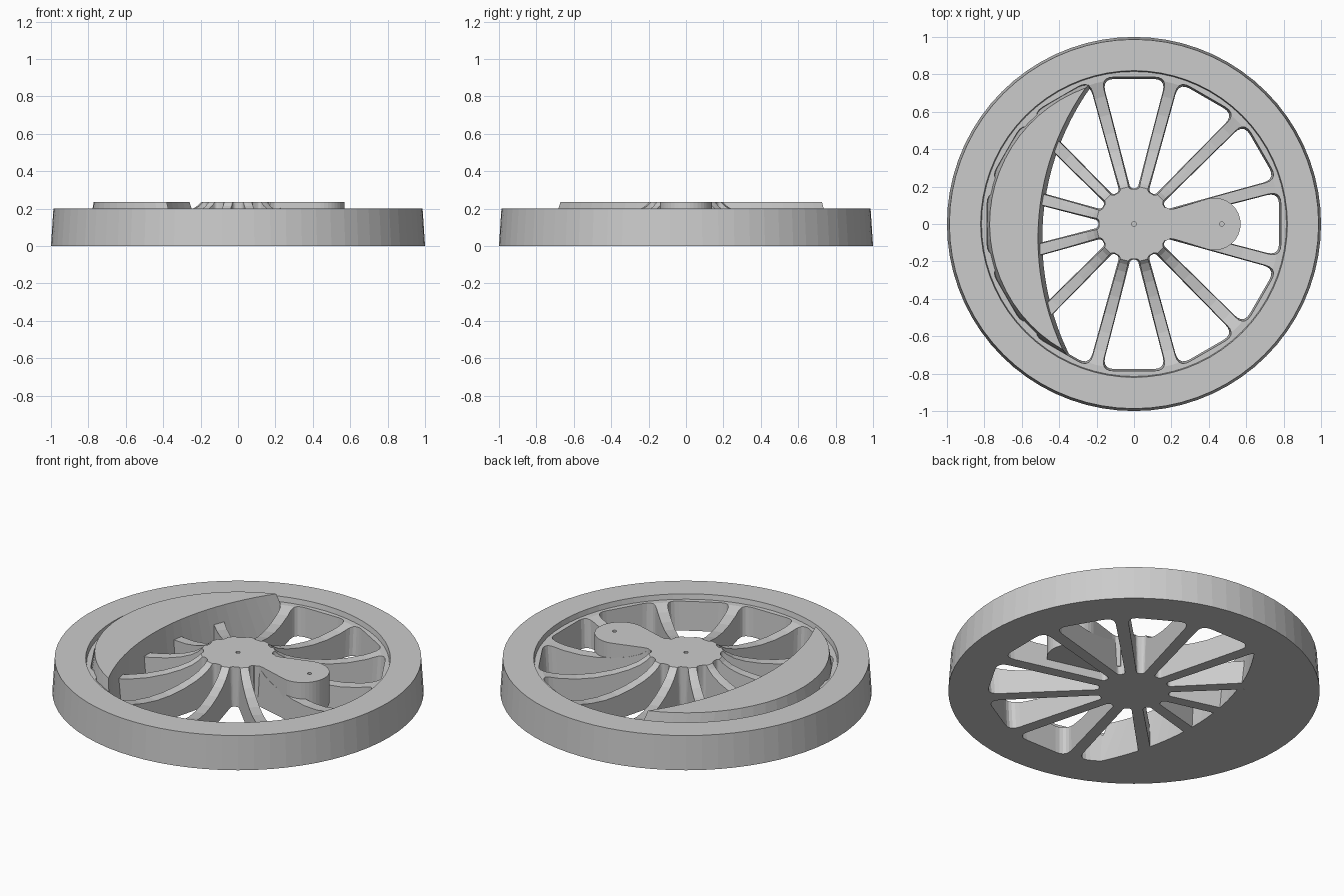
import bpy, bmesh
from math import cos, sin, tan, pi, radians, atan2, sqrt
from mathutils import Vector, Matrix

cube = bpy.data.objects.get("Cube")
if cube:
    bpy.data.objects.remove(cube, do_unlink=True)

grey = bpy.data.materials.new("cast_grey")
grey.use_nodes = True
grey.diffuse_color = (0.6, 0.6, 0.6, 1)
grey.node_tree.nodes["Principled BSDF"].inputs["Base Color"].default_value = (0.6, 0.6, 0.6, 1)


def finish(name, bm):
    bmesh.ops.recalc_face_normals(bm, faces=bm.faces)
    mesh = bpy.data.meshes.new(name)
    bm.to_mesh(mesh)
    bm.free()
    mesh.materials.append(grey)
    ob = bpy.data.objects.new(name, mesh)
    bpy.context.collection.objects.link(ob)
    return ob


def loft(bm, low, high, z0, z1, turn=0):
    """Closed solid between two outlines with equal point counts."""
    rot = Matrix.Rotation(turn, 3, 'Z')
    a = [bm.verts.new(rot @ Vector((x, y, z0))) for x, y in low]
    b = [bm.verts.new(rot @ Vector((x, y, z1))) for x, y in high]
    bm.faces.new(a[::-1])
    bm.faces.new(b)
    for i in range(len(a)):
        j = (i + 1) % len(a)
        bm.faces.new((a[i], a[j], b[j], b[i]))


def circle(cx, cy, r, n, start=0, end=2 * pi, closed=True):
    steps = n if closed else n - 1
    return [(cx + r * cos(start + (end - start) * i / steps),
             cy + r * sin(start + (end - start) * i / steps)) for i in range(n)]


def rounded(corners, radii, steps=5):
    """Polygon with each corner replaced by a small curve."""
    out = []
    for i, p in enumerate(corners):
        p = Vector(p)
        before = (Vector(corners[i - 1]) - p).normalized() * radii[i]
        after = (Vector(corners[(i + 1) % len(corners)]) - p).normalized() * radii[i]
        for k in range(steps + 1):
            t = k / steps
            out.append(tuple(p + before * (1 - t) ** 2 + after * t ** 2))
    return out


# Wheel body: rim, ledge, dished spoke web and hub in one turned profile
profile = [(0, 0), (1, 0), (0.987, 0.2), (0.82, 0.2), (0.815, 0.17), (0.78, 0.17),
           (0.7, 0.15), (0.6, 0.138), (0.5, 0.138), (0.4, 0.15), (0.32, 0.168),
           (0.26, 0.19), (0.22, 0.215), (0.2, 0.235), (0, 0.235)]
bm = bmesh.new()
pts = [bm.verts.new((r, 0, z)) for r, z in profile]
edges = [bm.edges.new(pair) for pair in zip(pts, pts[1:])]
bmesh.ops.spin(bm, geom=pts + edges, cent=(0, 0, 0), axis=(0, 0, 1),
               angle=2 * pi, steps=72, use_merge=True)
bmesh.ops.remove_doubles(bm, verts=bm.verts, dist=0.0001)
wheel = finish("wheel_rim_and_spokes", bm)


# Openings between the twelve spokes, drafted wider towards the top
def opening(grow):
    inner, outer = 0.19 - grow * 0.3, 0.777 + grow
    y_in, y_out = 0.02 + grow * 0.5, 0.172 + grow * 0.7
    return rounded([(inner, -y_in), (outer, -y_out), (outer, y_out), (inner, y_in)],
                   [0.018, 0.07, 0.07, 0.018])


def cut(target, bm):
    cutter = finish("cutter", bm)
    cutter.hide_render = True
    mod = target.modifiers.new("cut", 'BOOLEAN')
    mod.operation = 'DIFFERENCE'
    mod.solver = 'EXACT'
    mod.object = cutter
    bpy.context.view_layer.objects.active = target
    bpy.ops.object.modifier_apply(modifier=mod.name)
    bpy.data.objects.remove(cutter, do_unlink=True)


bm = bmesh.new()
for k in range(12):
    loft(bm, opening(-0.004), opening(0.016), -0.05, 0.3, radians(30) * k)
loft(bm, circle(0, 0, 0.012, 12), circle(0, 0, 0.012, 12), 0.21, 0.3)
cut(wheel, bm)

# Crank arm with rounded end and pin hole
arm = circle(0.43, 0, 0.14, 25, radians(-103), radians(103), False)
arm += [(0.22, 0.082), (0.195, 0.078), (0.17, 0.09), (0.08, 0.07),
        (0.08, -0.07), (0.17, -0.09), (0.195, -0.078), (0.22, -0.082)]
bm = bmesh.new()
loft(bm, arm, arm, 0.05, 0.235)
crank = finish("crank_arm", bm)
bm = bmesh.new()
loft(bm, circle(0.47, 0, 0.012, 12), circle(0.47, 0, 0.012, 12), 0.21, 0.3)
cut(crank, bm)


# Crescent counterweight opposite the crank
def crescent(outer, near, bow=1.4, n=25):
    d = bow - near
    u = (bow ** 2 - d ** 2 - outer ** 2) / (2 * d)
    v = sqrt(outer ** 2 - u ** 2)
    a, b = atan2(v, u), atan2(v, u + d)
    return (circle(0, 0, outer, n, -a, a, False)
            + circle(-d, 0, bow, n, b, -b, False)[1:-1])


bm = bmesh.new()
loft(bm, crescent(0.81, 0.487), crescent(0.772, 0.51), 0, 0.235, radians(175))
finish("counterweight", bm)
